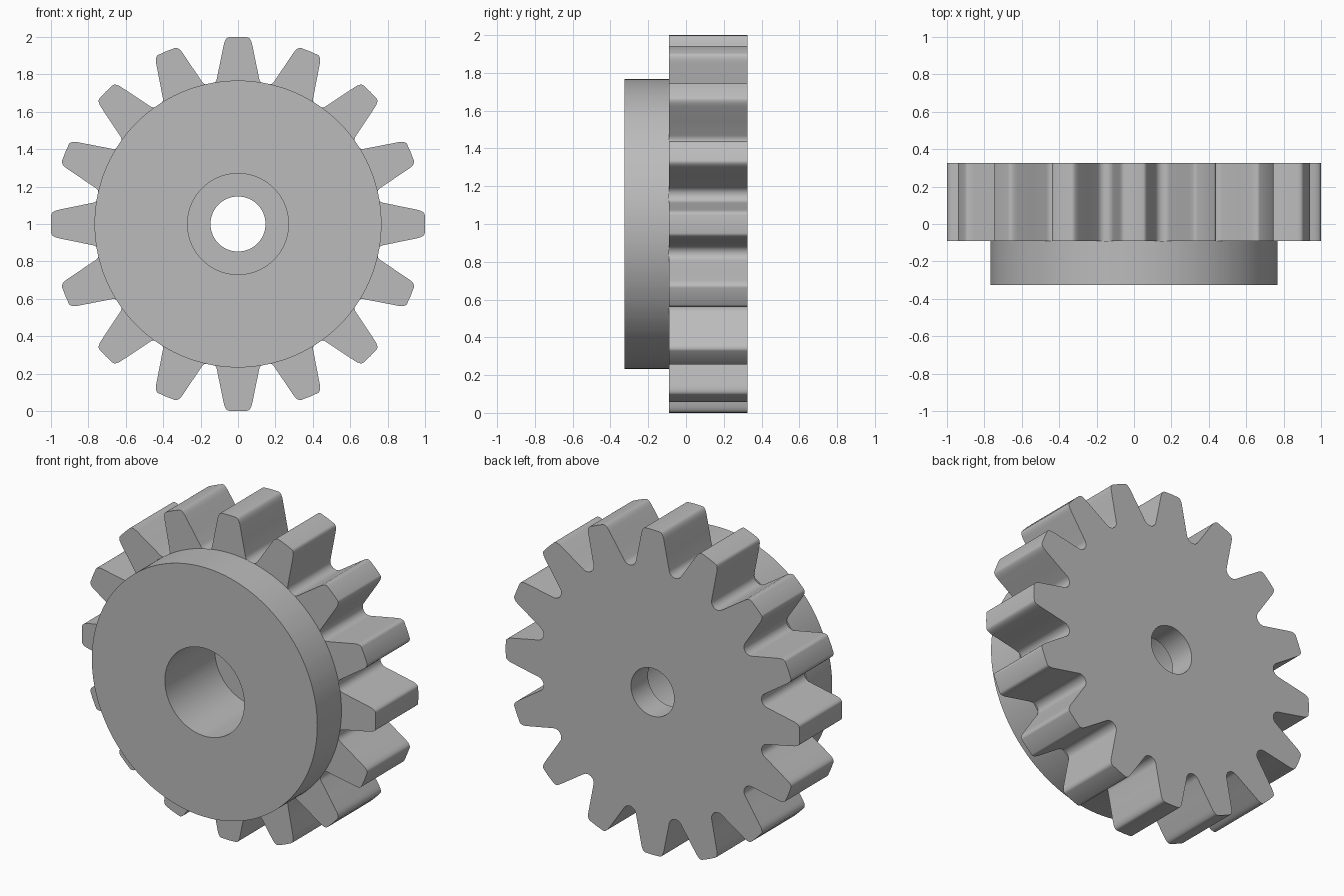
import bpy, bmesh
from math import sin, cos, tan, atan2, hypot, radians, pi

cube = bpy.data.objects.get("Cube")
if cube:
    bpy.data.objects.remove(cube, do_unlink=True)

TEETH = 16
PITCH = 2 * pi / TEETH
CENTRE_Z = 1.0
BACK, STEP, FRONT = 0.325, -0.09, -0.325     # wheel back, wheel front, hub front
SEAT = 0.16                                  # floor of the counterbore
HUB_R, COUNTERBORE_R, BORE_R = 0.767, 0.27, 0.147
ROOT_R = 0.757


def half_tooth():
    """Polar (angle, radius) points from tooth centre to gap centre."""
    slope = radians(11.5)
    shoulder = (0.077, 0.955)
    tip = (0.048, 0.9985)
    ctrl = (shoulder[0] - 0.043 * tan(slope), 0.998)
    pts = [(0, 1.0)]
    # rounded tip corner
    for i in range(7):
        t = i / 6
        pts.append(tuple((1 - t) ** 2 * a + 2 * t * (1 - t) * c + t * t * b
                         for a, c, b in zip(tip, ctrl, shoulder)))
    polar = [(atan2(x, r), hypot(x, r)) for x, r in pts]
    # root fillet, tangent to the flank and centred on the gap
    half = PITCH / 2
    phi = slope + half
    a, r = polar[-1]
    w, h = r * sin(half - a), r * cos(half - a)
    fillet = (w * cos(phi) - (h - ROOT_R) * sin(phi)) / (1 - sin(phi))
    arc = []
    for i in range(7):
        t = phi + (pi / 2 - phi) * i / 6
        x, y = fillet * cos(t), ROOT_R + fillet - fillet * sin(t)
        arc.append((half - atan2(x, y), hypot(x, y)))
    # a middle point keeps the bores round along the flank
    (a0, r0), (a1, r1) = polar[-1], arc[0]
    x = (r0 * sin(a0) + r1 * sin(a1)) / 2
    y = (r0 * cos(a0) + r1 * cos(a1)) / 2
    return polar + [(atan2(x, y), hypot(x, y))] + arc


# Full outline: mirror the half tooth, then repeat it around
half = half_tooth()
tooth = [(-a, r) for a, r in reversed(half[1:-1])] + half
outline = [(a + k * PITCH, r) for k in range(TEETH) for a, r in tooth]


def ring(bm, y, radius=None):
    """Closed loop at depth y: a circle, or the toothed outline."""
    return [bm.verts.new(((radius or r) * sin(a), y, CENTRE_Z + (radius or r) * cos(a)))
            for a, r in outline]


# Toothed wheel, hub and stepped bore as one closed loft of rings
bm = bmesh.new()
rings = [ring(bm, BACK), ring(bm, STEP),
         ring(bm, STEP, HUB_R), ring(bm, FRONT, HUB_R),
         ring(bm, FRONT, COUNTERBORE_R), ring(bm, SEAT, COUNTERBORE_R),
         ring(bm, SEAT, BORE_R), ring(bm, BACK, BORE_R)]
count = len(outline)
for lower, upper in zip(rings, rings[1:] + rings[:1]):
    for i in range(count):
        j = (i + 1) % count
        bm.faces.new((lower[i], lower[j], upper[j], upper[i]))
bmesh.ops.recalc_face_normals(bm, faces=bm.faces)
mesh = bpy.data.meshes.new("spur_gear")
bm.to_mesh(mesh)
bm.free()

gear = bpy.data.objects.new("spur_gear", mesh)
bpy.context.collection.objects.link(gear)

# Plain grey
grey = bpy.data.materials.new("grey")
grey.use_nodes = True
colour = (0.5, 0.5, 0.5, 1)
grey.diffuse_color = colour
grey.node_tree.nodes["Principled BSDF"].inputs["Base Color"].default_value = colour
mesh.materials.append(grey)

# Smooth curved walls, crisp rims
bpy.ops.object.select_all(action="DESELECT")
gear.select_set(True)
bpy.context.view_layer.objects.active = gear
bpy.ops.object.shade_smooth_by_angle(angle=radians(30))
